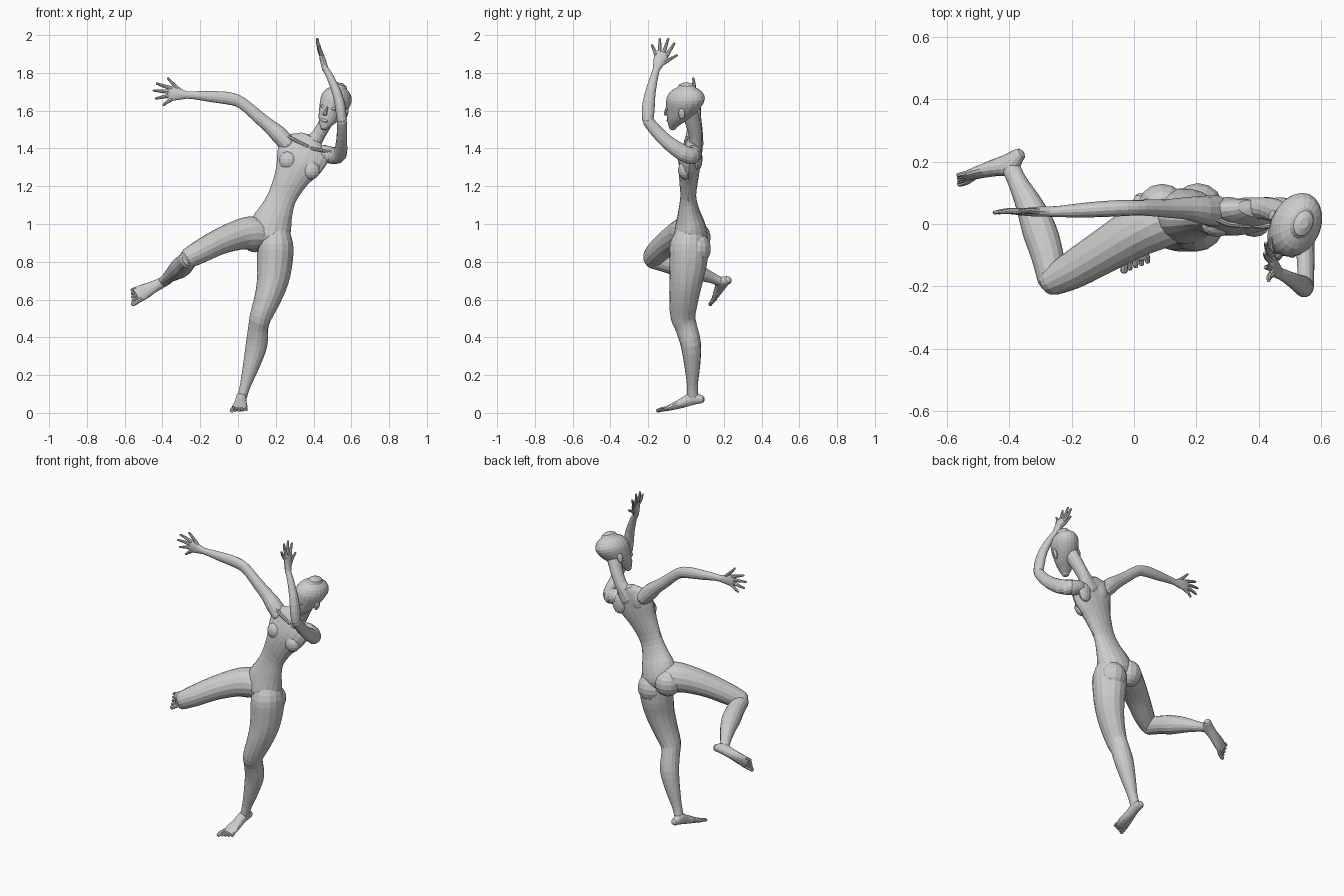
import bpy, bmesh, math
from mathutils import Vector, Matrix


def make_object(name, bm, matrix):
    bm.transform(matrix)
    bmesh.ops.recalc_face_normals(bm, faces=bm.faces)
    mesh = bpy.data.meshes.new(name)
    bm.to_mesh(mesh)
    bm.free()
    obj = bpy.data.objects.new(name, mesh)
    bpy.context.collection.objects.link(obj)
    return obj


def frame(origin, forward, up):
    """Local axes: y = forward, z = up, x = forward x up."""
    f = Vector(forward).normalized()
    u = Vector(up)
    u = (u - f * u.dot(f)).normalized()
    s = f.cross(u)
    m = Matrix((s, f, u)).transposed().to_4x4()
    m.translation = Vector(origin)
    return m


def catmull(p0, p1, p2, p3, t):
    return [0.5 * (2 * b + (c - a) * t + (2 * a - 5 * b + 4 * c - d) * t * t
                   + (3 * b - a - 3 * c + d) * t ** 3)
            for a, b, c, d in zip(p0, p1, p2, p3)]


def loft(name, sections, ref=(1, 0, 0), n=14, steps=2, axis=None, matrix=Matrix()):
    """Skin of ellipses (x, y, z, half size along ref, other half size) with domed ends."""
    path = []
    last = len(sections) - 1
    for i in range(last):
        p = [sections[min(max(i + k, 0), last)] for k in (-1, 0, 1, 2)]
        path += [catmull(*p, s / steps) for s in range(steps)]
    path.append(list(sections[-1]))
    pts = [Vector(p[:3]) for p in path]
    rings = []
    for i, p in enumerate(path):
        t = Vector(axis) if axis else (pts[min(i + 1, len(pts) - 1)] - pts[max(i - 1, 0)])
        t.normalize()
        u = Vector(ref)
        u = (u - t * u.dot(t)).normalized()
        rings.append((pts[i], t, u * p[3], t.cross(u) * p[4]))

    def dome(ring, sign):
        c, t, a, b = ring
        r = min(a.length, b.length) * sign
        return [(c + t * r * d, t, a * s, b * s) for d, s in ((0.45, 0.8), (0.7, 0.35))]
    rings = dome(rings[0], -1)[::-1] + rings + dome(rings[-1], 1)
    bm = bmesh.new()
    loops = []
    for c, t, a, b in rings:
        loops.append([bm.verts.new(c + a * math.cos(k * math.tau / n) + b * math.sin(k * math.tau / n))
                      for k in range(n)])
    for l0, l1 in zip(loops, loops[1:]):
        for k in range(n):
            bm.faces.new((l0[k], l0[(k + 1) % n], l1[(k + 1) % n], l1[k]))
    bm.faces.new(loops[0])
    bm.faces.new(loops[-1])
    return make_object(name, bm, matrix)


def ellipsoid(name, centre, radii, matrix=Matrix()):
    bm = bmesh.new()
    bmesh.ops.create_uvsphere(bm, u_segments=14, v_segments=9, radius=1)
    return make_object(name, bm, matrix @ Matrix.Translation(centre) @ Matrix.Diagonal((*radii, 1)))


def foot(side, matrix, inner):
    loft(side + "_foot", [(0, -.045, -.022, .022, .022), (0, 0, -.012, .028, .036),
                          (0, .055, -.03, .032, .028), (0, .11, -.045, .041, .019),
                          (0, .15, -.055, .04, .012)], axis=(0, 1, 0), matrix=matrix)
    for i in range(5):
        x = inner * (.032 - .0165 * i)
        r = .012 if i == 0 else .008
        loft(side + "_toe", [(x * .9, .135, -.053, r, r), (x * 1.05, .17 - .007 * i, -.054, r, r),
                             (x * 1.1, .197 - .009 * i, -.06, r, r * .8)], n=8, matrix=matrix)


def hand(side, matrix):
    loft(side + "_palm", [(0, -.01, 0, .019, .017), (0, .03, .005, .03, .016),
                          (0, .065, .008, .037, .013), (0, .085, .01, .036, .01)],
         ref=(0, 0, 1), matrix=matrix)
    fingers = [(.025, .022, .095, .09), (.075, .037, .155, .062), (.082, .018, .172, .025),
               (.08, -.002, .16, -.018), (.07, -.02, .118, -.052)]
    for y0, z0, y1, z1 in fingers:
        ym, zm = (y0 + y1) / 2, (z0 + z1) / 2
        loft(side + "_finger", [(0, y0, z0, .011, .011), (.004, ym, zm, .009, .009),
                                (0, y1 - .004, z1, .006, .006)], n=8, matrix=matrix, steps=2)


# torso
loft("torso", [(.14, .02, .89, .06, .07), (.16, .025, .935, .105, .09), (.178, .022, 1.0, .108, .078),
               (.205, .015, 1.07, .087, .056), (.237, .012, 1.15, .076, .042),
               (.285, .015, 1.25, .094, .052), (.325, .022, 1.33, .128, .056),
               (.357, .035, 1.40, .135, .046), (.38, .045, 1.44, .08, .035)], n=18, steps=3)
ellipsoid("right_breast", (.265, -.004, 1.335), (.05, .038, .05))
ellipsoid("left_breast", (.385, -.004, 1.285), (.05, .038, .05))
ellipsoid("right_buttock", (.09, .058, .93), (.078, .072, .08))
ellipsoid("left_buttock", (.205, .058, .87), (.08, .074, .085))
for side, x, z, in (("right", .30, 1.40), ("left", .425, 1.345)):
    ellipsoid(side + "_shoulder_blade", (x, .065, z), (.045, .022, .06))

# collarbones
loft("right_collarbone", [(.37, -.005, 1.41, .009, .009), (.30, .0, 1.445, .009, .009),
                          (.235, .03, 1.475, .01, .01)], ref=(0, 1, 0), n=8)
loft("left_collarbone", [(.385, -.005, 1.40, .009, .009), (.44, -.005, 1.39, .009, .009),
                         (.51, .01, 1.38, .01, .01)], ref=(0, 1, 0), n=8)

# neck and head
loft("neck", [(.365, .05, 1.385, .07, .036), (.395, .05, 1.43, .048, .036), (.425, .05, 1.47, .036, .036),
              (.46, .038, 1.53, .036, .04), (.49, .02, 1.59, .04, .045)])
head = frame((.515, 0, 1.635), (-.35, -.93, .06), (.25, 0, .97))
loft("head", [(0, .078, -.132, .022, .02), (0, .067, -.112, .036, .036), (0, .046, -.08, .054, .06),
              (0, .024, -.04, .067, .084), (0, .008, 0, .077, .1), (0, 0, .035, .078, .104),
              (0, -.004, .068, .063, .085), (0, -.006, .088, .038, .052)],
     n=20, axis=(0, 0, 1), matrix=head)
loft("nose", [(0, .1, -.015, .006, .008), (0, .112, -.042, .009, .01), (0, .115, -.062, .013, .011)],
     n=8, matrix=head)
ellipsoid("lips", (0, .099, -.096), (.022, .012, .009), head)
for s, side in ((1, "right"), (-1, "left")):
    ellipsoid(side + "_eye", (s * .03, .091, -.024), (.016, .013, .009), head)
    ellipsoid(side + "_ear", (s * .072, -.002, -.035), (.009, .018, .03), head)

# standing leg
loft("left_leg", [(.19, .025, .97, .075, .07), (.198, .015, .89, .094, .1), (.195, .012, .8, .094, .1),
                  (.184, 0, .7, .084, .088), (.155, -.012, .6, .07, .077), (.12, -.016, .51, .058, .066),
                  (.107, .002, .45, .053, .058), (.098, .026, .36, .057, .054),
                  (.07, .033, .25, .044, .042), (.04, .034, .15, .029, .029), (.022, .036, .085, .025, .03)],
     n=16, steps=3)
foot("left", frame((.018, .035, .09), (-.08, -.99, -.1), (0, 0, 1)), 1)

# raised leg
loft("right_thigh", [(.14, .03, .945, .075, .085), (.07, .005, .952, .088, .088), (0, -.03, .942, .08, .08),
                     (-.1, -.09, .905, .069, .07), (-.2, -.15, .853, .062, .06),
                     (-.262, -.182, .82, .054, .048)], ref=(0, 0, 1), n=16, steps=3)
loft("right_calf", [(-.262, -.18, .815, .05, .046), (-.278, -.10, .795, .053, .052),
                    (-.303, -.02, .77, .055, .055), (-.335, .06, .745, .044, .044),
                    (-.373, .135, .715, .029, .031), (-.393, .178, .697, .025, .03)],
     ref=(0, 0, 1), n=16, steps=3)
foot("right", frame((-.395, .18, .695), (-.8, -.5, -.35), (.28, -.91, .3)), -1)

# outstretched arm
loft("right_arm", [(.265, .042, 1.42, .05, .045), (.215, .045, 1.475, .045, .046), (.17, .05, 1.515, .036, .038),
                   (.11, .05, 1.565, .03, .034), (.045, .052, 1.622, .026, .031), (0, .052, 1.652, .025, .032),
                   (-.06, .05, 1.667, .026, .034), (-.15, .045, 1.675, .024, .029),
                   (-.24, .04, 1.682, .018, .021), (-.285, .04, 1.682, .016, .019)], ref=(0, 1, 0))
hand("right", frame((-.28, .04, 1.682), (-1, -.02, .0), (0, 0, 1)))

# arm folded up over the head
loft("left_upper_arm", [(.45, .04, 1.375, .045, .045), (.505, .032, 1.362, .045, .046),
                        (.54, -.015, 1.375, .036, .044), (.549, -.10, 1.435, .029, .037),
                        (.55, -.16, 1.495, .027, .033), (.55, -.2, 1.545, .026, .03)], ref=(1, 0, .3))
loft("left_forearm", [(.55, -.202, 1.548, .026, .03), (.543, -.2, 1.61, .028, .035),
                      (.525, -.19, 1.69, .025, .029), (.487, -.168, 1.78, .019, .021),
                      (.46, -.155, 1.825, .016, .019)])
hand("left", frame((.46, -.155, 1.828), (-.25, .22, .95), (0, .97, -.22)))
